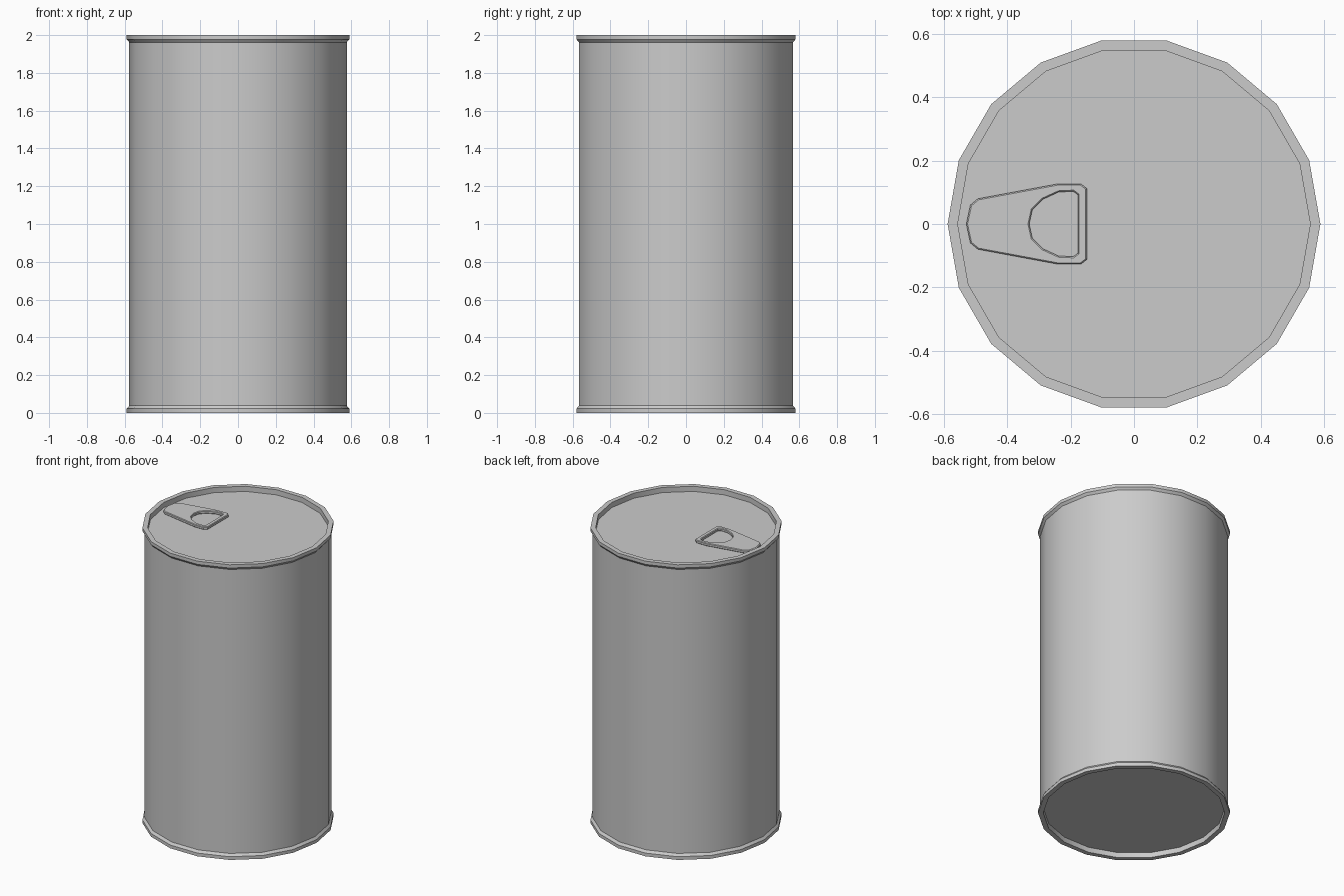
import bpy, bmesh, math

if "Cube" in bpy.data.objects:
    bpy.data.objects.remove(bpy.data.objects["Cube"])

SIDES = 18


def finish(obj):
    bpy.ops.object.select_all(action='DESELECT')
    obj.select_set(True)
    bpy.context.view_layer.objects.active = obj
    bpy.ops.object.shade_smooth_by_angle(angle=math.radians(30))


def lathe(name, profile):
    """Revolve a (radius, z) profile and cap both ends with flat discs."""
    bm = bmesh.new()
    rings = []
    for r, z in profile:
        rings.append([bm.verts.new((r * math.cos(2 * math.pi * i / SIDES),
                                    r * math.sin(2 * math.pi * i / SIDES), z))
                      for i in range(SIDES)])
    for lo, hi in zip(rings, rings[1:]):
        for i in range(SIDES):
            j = (i + 1) % SIDES
            bm.faces.new((lo[i], lo[j], hi[j], hi[i]))
    bm.faces.new(rings[0][::-1])
    bm.faces.new(rings[-1])
    bmesh.ops.recalc_face_normals(bm, faces=bm.faces)
    mesh = bpy.data.meshes.new(name)
    bm.to_mesh(mesh)
    bm.free()
    obj = bpy.data.objects.new(name, mesh)
    bpy.context.collection.objects.link(obj)
    finish(obj)


def mirrored(half):
    """Close a half outline (y >= 0) by mirroring it over the x axis."""
    return half + [(x, -y) for x, y in reversed(half) if y > 0]


# can: recessed base, flared rims, recessed lid
half = [(0.557, 0.035), (0.557, 0.0), (0.589, 0.0), (0.589, 0.022), (0.576, 0.038)]
lathe("can_body", half + [(r, 2 - z) for r, z in reversed(half)])

# pull tab: tapered plate with a D-shaped finger hole
outer = mirrored([(-0.53, 0), (-0.517, 0.06), (-0.493, 0.08), (-0.24, 0.127),
                  (-0.168, 0.127), (-0.149, 0.112)])
hole = mirrored([(-0.331, 0), (-0.321, 0.045), (-0.288, 0.078), (-0.238, 0.101),
                 (-0.192, 0.103), (-0.177, 0.092)])
curve = bpy.data.curves.new("pull_tab", 'CURVE')
curve.dimensions = '2D'
curve.fill_mode = 'BOTH'
curve.extrude = 0.006
curve.bevel_depth = 0.004
curve.offset = -0.004
curve.bevel_resolution = 0
for outline in (outer, hole):
    spline = curve.splines.new('POLY')
    spline.points.add(len(outline) - 1)
    for p, (x, y) in zip(spline.points, outline):
        p.co = (x, y, 0, 1)
    spline.use_cyclic_u = True
tab = bpy.data.objects.new("pull_tab", curve)
tab.location.z = 1.976
bpy.context.collection.objects.link(tab)
bpy.ops.object.select_all(action='DESELECT')
tab.select_set(True)
bpy.context.view_layer.objects.active = tab
bpy.ops.object.convert(target='MESH')
finish(bpy.context.view_layer.objects.active)
